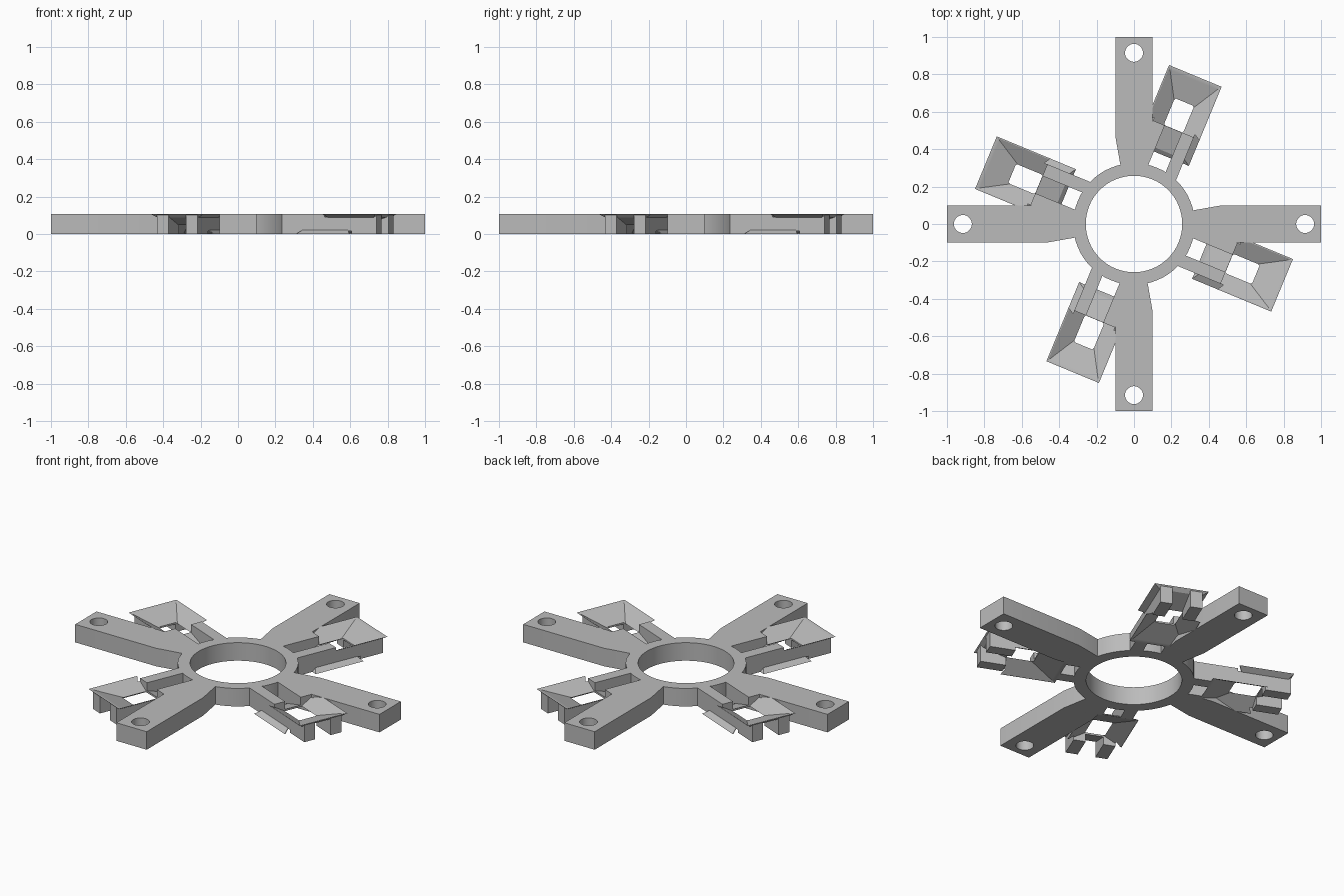
import bpy, bmesh, math
from mathutils import Matrix, Vector

if "Cube" in bpy.data.objects:
    bpy.data.objects.remove(bpy.data.objects["Cube"], do_unlink=True)

H = 0.107          # overall thickness
MID = 0.628        # radial centre of a clip

grey = bpy.data.materials.new("plain grey")
grey.use_nodes = True
grey.diffuse_color = (0.5, 0.5, 0.5, 1)
grey.node_tree.nodes["Principled BSDF"].inputs["Base Color"].default_value = (0.5, 0.5, 0.5, 1)


def hull(bm, points):
    """Convex solid around points."""
    verts = [bm.verts.new(p) for p in points]
    bmesh.ops.convex_hull(bm, input=verts)


def slab(bm, x, y, z):
    hull(bm, [(a, b, c) for a in x for b in y for c in z])


def cylinder(bm, radius, depth, x=0, y=0, segments=64):
    bmesh.ops.create_cone(bm, cap_ends=True, segments=segments, radius1=radius, radius2=radius,
                          depth=depth, matrix=Matrix.Translation((x, y, H / 2)))


def make(name, bm):
    bmesh.ops.recalc_face_normals(bm, faces=bm.faces)
    mesh = bpy.data.meshes.new(name)
    bm.to_mesh(mesh)
    bm.free()
    mesh.materials.append(grey)
    obj = bpy.data.objects.new(name, mesh)
    bpy.context.collection.objects.link(obj)
    return obj


def carve(obj, cutter):
    """Merge overlapping parts of obj and subtract the cutter."""
    mod = obj.modifiers.new("carve", "BOOLEAN")
    mod.operation, mod.solver, mod.use_self = "DIFFERENCE", "EXACT", True
    mod.object = cutter
    bpy.ops.object.select_all(action="DESELECT")
    bpy.context.view_layer.objects.active = obj
    obj.select_set(True)
    bpy.ops.object.modifier_apply(modifier=mod.name)
    bpy.data.objects.remove(cutter, do_unlink=True)
    bpy.ops.object.shade_smooth_by_angle(angle=math.radians(25))


# Centre ring with four drilled arms
body, holes = bmesh.new(), bmesh.new()
cylinder(body, 0.325, H)
cylinder(holes, 0.258, 0.3)
outline = [(0.2, 0.065), (0.3, 0.07), (0.47, 0.1), (1, 0.1)]
outline += [(x, -y) for x, y in reversed(outline)]
for i in range(4):
    turn = Matrix.Rotation(i * math.pi / 2, 3, "Z")
    face = body.faces.new([body.verts.new(turn @ Vector((x, y, 0))) for x, y in outline])
    top = bmesh.ops.extrude_face_region(body, geom=[face])["geom"]
    bmesh.ops.translate(body, vec=(0, 0, H), verts=[v for v in top if isinstance(v, bmesh.types.BMVert)])
    centre = turn @ Vector((0.915, 0, 0))
    cylinder(holes, 0.048, 0.3, centre.x, centre.y, 32)
carve(make("ring_and_arms", body), make("hole_cutter", holes))

# Slanted clip: two walls, with a funnel above and the same funnel turned over below
clip, funnel = bmesh.new(), bmesh.new()
for s in (-1, 1):
    slab(clip, (0.29, 0.85), (0.05 * s, 0.118 * s), (0, H))
for flip in (False, True):
    def place(u, v, z):
        return (2 * MID - u, v, H - z) if flip else (u, v, z)
    # Flared lips on both sides
    for s in (-1, 1):
        hull(clip, [place(u, v * s, H) for u in (0.55, 0.857) for v in (0.1, 0.152)]
             + [place(u, v * s, 0.087) for u in (0.57, 0.835) for v in (0.1, 0.118)])
    # End ramp
    hull(clip, [place(u, v, z) for v in (-0.06, 0.06)
                for u, z in ((0.857, H), (0.685, H), (0.685, 0.04), (0.835, 0.088))])
    # End lip corners
    hull(clip, [place(0.857, v, H) for v in (-0.152, 0.152)]
         + [place(0.835, v, H) for v in (-0.152, 0.152)]
         + [place(0.835, v, 0.087) for v in (-0.118, 0.118)])
    # Sloping funnel opening, carried a little past the surface
    hull(funnel, [place(u, v, 0.05) for u in (0.55, 0.685) for v in (-0.05, 0.05)]
         + [place(u, v, z) for z in (H, 0.13) for u in (0.55, 0.85) for v in (-0.146, 0.146)])

clip_obj = make("clip_1", clip)
carve(clip_obj, make("funnel_cutter", funnel))

# Four clips between the arms
for i in range(4):
    obj = clip_obj
    if i:
        obj = bpy.data.objects.new(f"clip_{i + 1}", clip_obj.data)
        bpy.context.collection.objects.link(obj)
    obj.rotation_euler.z = math.radians(-22.5 + 90 * i)
